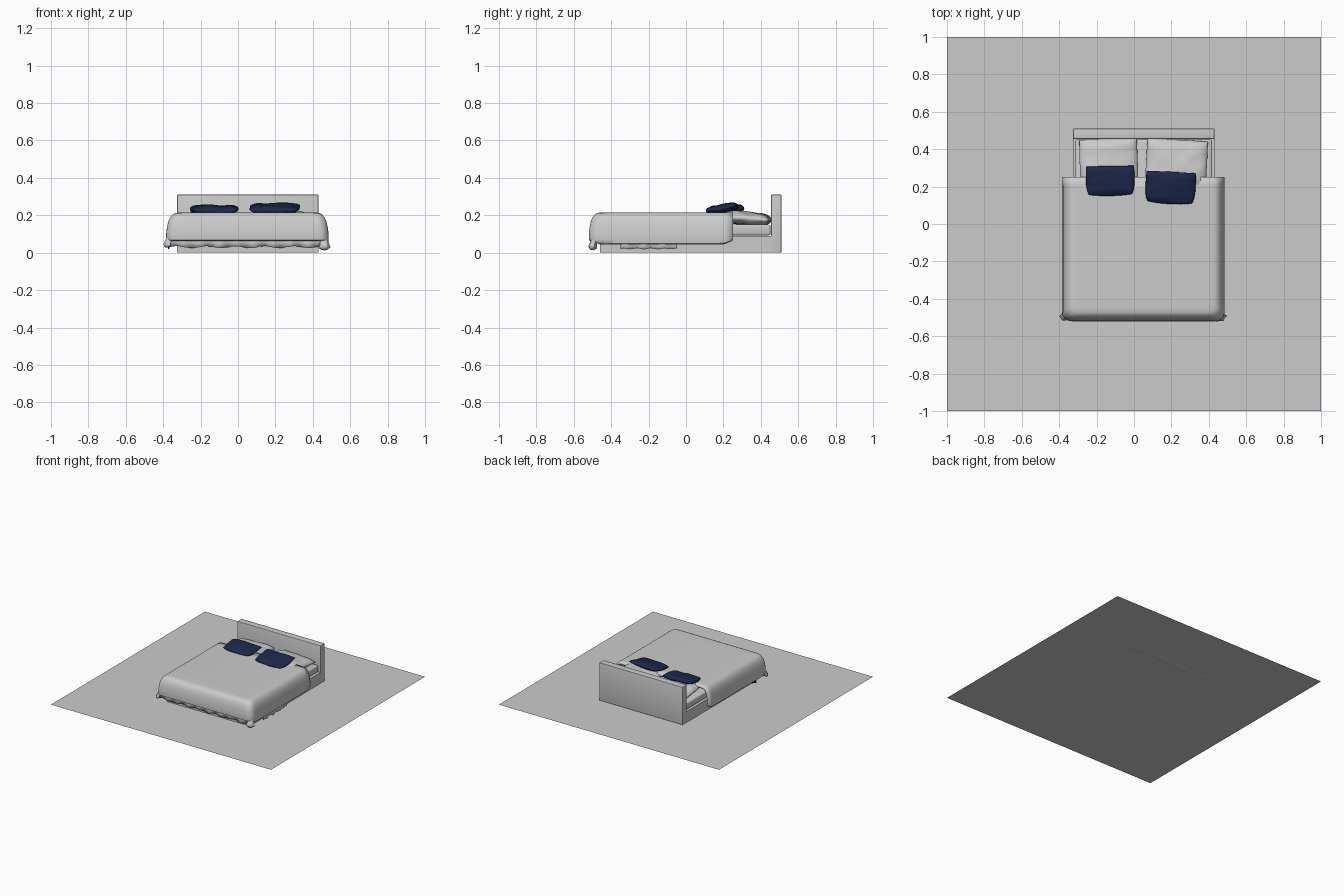
import bpy, bmesh, math
from mathutils import Vector, Matrix, noise

if "Cube" in bpy.data.objects:
    bpy.data.objects.remove(bpy.data.objects["Cube"])

navy = bpy.data.materials.new("navy_fabric")
navy.diffuse_color = (0.012, 0.02, 0.07, 1)
navy.use_nodes = True
navy.node_tree.nodes["Principled BSDF"].inputs["Base Color"].default_value = navy.diffuse_color


def finish(name, bm, mat=None, smooth=None):
    bmesh.ops.recalc_face_normals(bm, faces=bm.faces)
    me = bpy.data.meshes.new(name)
    bm.to_mesh(me)
    bm.free()
    ob = bpy.data.objects.new(name, me)
    bpy.context.collection.objects.link(ob)
    if mat:
        me.materials.append(mat)
    if smooth:
        bpy.ops.object.select_all(action='DESELECT')
        ob.select_set(True)
        bpy.context.view_layer.objects.active = ob
        bpy.ops.object.shade_smooth_by_angle(angle=math.radians(smooth))
    return ob


def box(name, x0, x1, y0, y1, z0, z1, bevel=0.0):
    bm = bmesh.new()
    bmesh.ops.create_cube(bm, size=1)
    for v in bm.verts:
        v.co = Vector(((x0 + x1) / 2 + v.co.x * (x1 - x0),
                       (y0 + y1) / 2 + v.co.y * (y1 - y0),
                       (z0 + z1) / 2 + v.co.z * (z1 - z0)))
    if bevel:
        bmesh.ops.bevel(bm, geom=bm.edges[:], offset=bevel, segments=3,
                        profile=0.5, affect='EDGES')
    return finish(name, bm, smooth=40 if bevel else None)


def pillow(name, loc, hx, hy, hz, tilt=0, turn=0, round_front=0.0, mat=None, seed=0):
    """Cushion from a subdivided square, puffed in the middle, pinched at the rim."""
    n = 20
    bm = bmesh.new()
    mtx = (Matrix.Translation(loc) @ Matrix.Rotation(math.radians(turn), 4, 'Z')
           @ Matrix.Rotation(math.radians(tilt), 4, 'X'))
    sheets = []
    for side in (1, -1):
        rows = []
        for j in range(n + 1):
            row = []
            for i in range(n + 1):
                u = math.sin((i / n - 0.5) * math.pi)
                v = math.sin((j / n - 0.5) * math.pi)
                k = 0.04 + (round_front if v < 0 else 0.0)
                x = hx * u * (1 - k * v * v * u * u - 0.03 * (1 - v * v))
                y = hy * v * (1 - k * u * u * v * v - 0.03 * (1 - u * u))
                puff = ((1 - u ** 4) * (1 - v ** 4)) ** 0.55
                w = noise.noise(Vector((u * 2.2 + seed, v * 2.2, side)))
                z = side * hz * puff * (1 + 0.22 * w)
                z += 0.006 * noise.noise(Vector((u * 1.7, v * 1.7, seed)))
                row.append(bm.verts.new(mtx @ Vector((x, y, z))))
            rows.append(row)
        sheets.append(rows)
        for j in range(n):
            for i in range(n):
                bm.faces.new((rows[j][i], rows[j][i + 1], rows[j + 1][i + 1], rows[j + 1][i]))
    bmesh.ops.remove_doubles(bm, verts=bm.verts, dist=1e-5)
    return finish(name, bm, mat, 70)


def strip(name, tops, bottoms, thick, mat=None):
    """Hanging piece of cloth between a top and a bottom line of points."""
    bm = bmesh.new()
    a = [bm.verts.new(p) for p in tops]
    m = [bm.verts.new((Vector(p) * 0.5 + Vector(q) * 0.5)) for p, q in zip(tops, bottoms)]
    b = [bm.verts.new(q) for q in bottoms]
    for r, s in ((a, m), (m, b)):
        for i in range(len(r) - 1):
            bm.faces.new((r[i], r[i + 1], s[i + 1], s[i]))
    ob = finish(name, bm, mat, 60)
    ob.modifiers.new("thickness", 'SOLIDIFY').thickness = thick
    return ob


# Floor sheet
bm = bmesh.new()
bmesh.ops.create_grid(bm, x_segments=1, y_segments=1, size=1)
finish("floor_panel", bm)

# Bed base, headboard, mattress
box("headboard", -0.325, 0.43, 0.455, 0.51, 0, 0.31, 0.003)
box("bed_base", -0.325, 0.43, -0.46, 0.457, 0, 0.09)
box("mattress", -0.313, 0.418, -0.455, 0.452, 0.092, 0.15, 0.012)

# Duvet: U-shaped rings around both sides and the foot, capped flat on top
XL, XR, YF, YB = -0.385, 0.485, -0.52, 0.25
levels = [(0.012, 0.044), (0.002, 0.05), (0.0, 0.07), (0.002, 0.105), (0.006, 0.14),
          (0.013, 0.17), (0.024, 0.192), (0.037, 0.206), (0.052, 0.213), (0.08, 0.215)]
bm = bmesh.new()
rings = []
for inset, z in levels:
    xl, xr, yf = XL + inset, XR - inset, YF + inset * 0.9
    r = max(0.05 - inset * 0.3, 0.02)
    pts = [(xl, YB + (yf + r - YB) * i / 16) for i in range(16)]
    pts += [(xl + r - r * math.cos(a), yf + r - r * math.sin(a))
            for a in (math.pi / 2 * i / 6 for i in range(7))]
    pts += [(xl + r + (xr - xl - 2 * r) * i / 18, yf) for i in range(1, 18)]
    pts += [(xr - r + r * math.sin(a), yf + r - r * math.cos(a))
            for a in (math.pi / 2 * i / 6 for i in range(7))]
    pts += [(xr, YB + (yf + r - YB) * i / 16) for i in range(15, -1, -1)]
    ring = []
    for x, y in pts:
        low = max(0, 1 - (z - 0.044) / 0.1)
        lift = 0.02 * low * max(0, (y - 0.19) / 0.06) ** 2      # rounded head-end hem
        lift += 0.018 * low * max(0, min(1, (-0.46 - y) / 0.04))  # higher hem at the foot
        ring.append(bm.verts.new((x, y, z + lift)))
    rings.append(ring)
for a, b in zip(rings, rings[1:]):
    for i in range(len(a) - 1):
        bm.faces.new((a[i], a[i + 1], b[i + 1], b[i]))
bm.faces.new(rings[-1])
bmesh.ops.recalc_face_normals(bm, faces=bm.faces)
top = max(bm.faces, key=lambda f: f.calc_area())
if top.normal.z < 0:
    bmesh.ops.reverse_faces(bm, faces=bm.faces)
me = bpy.data.meshes.new("duvet")
bm.to_mesh(me)
bm.free()
duvet = bpy.data.objects.new("duvet", me)
bpy.context.collection.objects.link(duvet)
bpy.ops.object.select_all(action='DESELECT')
duvet.select_set(True)
bpy.context.view_layer.objects.active = duvet
bpy.ops.object.shade_smooth_by_angle(angle=math.radians(50))
mod = duvet.modifiers.new("thickness", 'SOLIDIFY')
mod.thickness, mod.offset = 0.016, -1

# Wavy sheet hem below the duvet at the foot
xs = [-0.365 + 0.82 * i / 60 for i in range(61)]
strip("foot_sheet",
      [(x, -0.497, 0.085) for x in xs],
      [(x, -0.497 + 0.008 * math.sin(i * 0.9), 0.03 + 0.005 * math.sin(i * 0.55))
       for i, x in enumerate(xs)], 0.006)

# Sheet edges hanging under the long sides (right one pale, small left one navy)
ys = [-0.35 + 0.3 * i / 24 for i in range(25)]
strip("side_sheet", [(0.466, y, 0.08) for y in ys],
      [(0.478 + 0.006 * math.sin(i * 0.8), y, 0.022 + 0.003 * math.sin(i * 1.1))
       for i, y in enumerate(ys)], 0.006)
ys = [-0.38 + 0.07 * i / 8 for i in range(9)]
strip("navy_blanket_corner", [(-0.366, y, 0.07) for y in ys],
      [(-0.374, y, 0.02 + 0.02 * i / 8) for i, y in enumerate(ys)], 0.006, navy)


# Gathered duvet corners flaring out at the foot
def corner(name, base, tip, r0, r1):
    bm = bmesh.new()
    base, tip = Vector(base), Vector(tip)
    d = tip - base
    rot = d.to_track_quat('Z', 'Y').to_matrix()
    rings = []
    for j in range(7):
        t = j / 6
        rad = r0 + (r1 - r0) * t if j < 6 else r1 * 0.4
        ring = []
        for i in range(24):
            a = 2 * math.pi * i / 24
            q = rad * (1 + 0.18 * t * math.cos(5 * a))
            ring.append(bm.verts.new(base + d * min(t, 0.9 + t * 0.1)
                                     + rot @ Vector((q * math.cos(a), 0.7 * q * math.sin(a), 0))))
        rings.append(ring)
    for a, b in zip(rings, rings[1:]):
        for i in range(24):
            k = (i + 1) % 24
            bm.faces.new((a[i], a[k], b[k], b[i]))
    bm.faces.new(rings[0])
    bm.faces.new(rings[-1])
    finish(name, bm, smooth=60)


corner("duvet_corner_left", (-0.362, -0.482, 0.10), (-0.382, -0.503, 0.03), 0.01, 0.024)
corner("duvet_corner_right", (0.457, -0.485, 0.10), (0.462, -0.503, 0.015), 0.012, 0.034)

# Pillows
pillow("white_pillow_left", (-0.135, 0.325, 0.184), 0.16, 0.135, 0.034, -5, 2, 0, None, 1)
pillow("white_pillow_right", (0.227, 0.32, 0.184), 0.168, 0.135, 0.034, -5, -3, 0, None, 5)
pillow("navy_pillow_left", (-0.127, 0.23, 0.231), 0.134, 0.083, 0.022, 6, 1, 0.1, navy, 9)
pillow("navy_pillow_right", (0.195, 0.193, 0.237), 0.138, 0.09, 0.022, 10, -3, 0.1, navy, 13)
